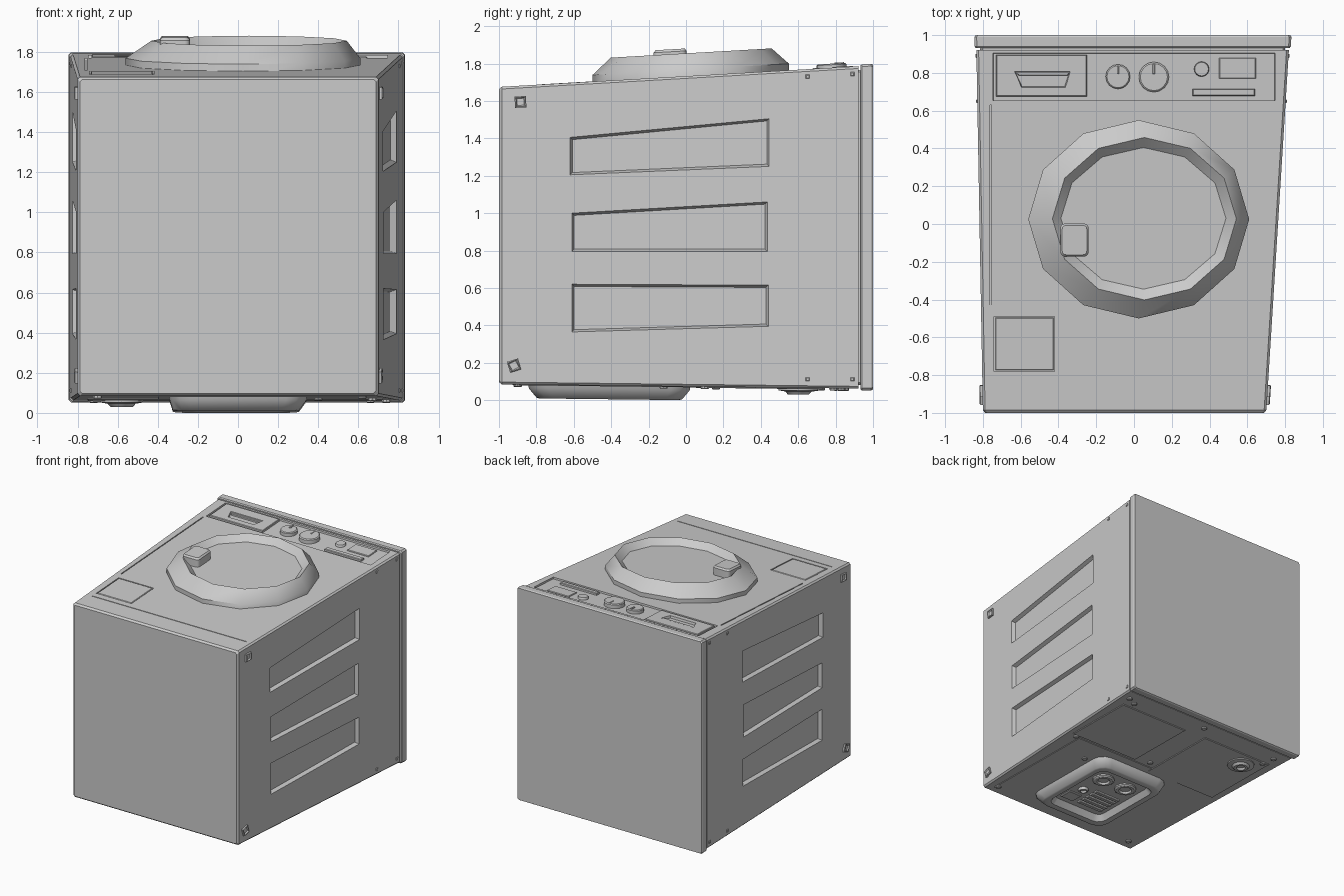
import bpy, bmesh, math
from math import sin, cos, pi

if "Cube" in bpy.data.objects:
    bpy.data.objects.remove(bpy.data.objects["Cube"])

# ---- skewed cabinet surfaces: each maps a flat point (a, b) and height h into space
def z_top(y): return 1.675 + 0.0575 * (y + 1)
def z_bot(y): return 0.073 - 0.012 * y
def x_right(y): return 0.70 + 0.0625 * (y + 1)
def x_left(y): return -0.80 - 0.018 * (y + 1)

def on_top(a, b, h): return (a, b, z_top(b) + h)
def on_bottom(a, b, h): return (a, b, z_bot(b) - h)
def on_right(a, b, h): return (x_right(a) + h, a, b)
def on_left(a, b, h): return (x_left(a) - h, a, b)
def as_is(a, b, h): return (a, h, b)

# ---- outlines
def rect(x0, x1, y0, y1): return [(x0, y0), (x1, y0), (x1, y1), (x0, y1)]

def oval(cx, cy, rx, ry=None, n=16, turn=0):
    ry = ry or rx
    return [(cx + rx * cos(turn + 2 * pi * i / n), cy + ry * sin(turn + 2 * pi * i / n)) for i in range(n)]

def rounded(cx, cy, hx, hy, r, seg=3):
    pts = []
    for q, (sx, sy) in enumerate([(1, 1), (-1, 1), (-1, -1), (1, -1)]):
        for i in range(seg + 1):
            t = pi / 2 * (q + i / seg)
            pts.append((cx + sx * (hx - r) + r * cos(t), cy + sy * (hy - r) + r * sin(t)))
    return pts

def shrink(pts, d):
    cx = sum(p[0] for p in pts) / len(pts)
    cy = sum(p[1] for p in pts) / len(pts)
    return [(x - math.copysign(d, x - cx), y - math.copysign(d, y - cy)) for x, y in pts]

# ---- skin a stack of (outline, height) rings and cap both ends
def loft(name, rings, place, smooth=None):
    bm = bmesh.new()
    loops = [[bm.verts.new(place(a, b, h)) for a, b in pts] for pts, h in rings]
    n = len(loops[0])
    for lo, hi in zip(loops, loops[1:]):
        for i in range(n):
            j = (i + 1) % n
            bm.faces.new((lo[i], lo[j], hi[j], hi[i]))
    bm.faces.new(loops[0])
    bm.faces.new(loops[-1])
    bmesh.ops.recalc_face_normals(bm, faces=bm.faces)
    me = bpy.data.meshes.new(name)
    bm.to_mesh(me)
    bm.free()
    ob = bpy.data.objects.new(name, me)
    bpy.context.collection.objects.link(ob)
    if smooth:
        bpy.ops.object.select_all(action='DESELECT')
        ob.select_set(True)
        bpy.context.view_layer.objects.active = ob
        bpy.ops.object.shade_smooth_by_angle(angle=math.radians(smooth))
    return ob

def slab(name, pts, place, h0, h1, edge=0.004):
    return loft(name, [(pts, h0), (pts, h1 - edge), (shrink(pts, edge), h1)], place)

def cut(target, rings, place):
    c = loft("cutter", rings, place)
    c.hide_render = True
    c.hide_viewport = True
    m = target.modifiers.new("cut", 'BOOLEAN')
    m.operation, m.object, m.solver = 'DIFFERENCE', c, 'EXACT'

# ---- cabinet: chamfered sections along y
def section(y, inset=0, c=0.012):
    l, r = x_left(y) + inset, x_right(y) - inset
    b, t = z_bot(y) + inset, z_top(y) - inset
    return ([(l + c, b), (r - c, b), (r, b + c), (r, t - c), (r - c, t), (l + c, t), (l, t - c), (l, b + c)], y)

body = loft("cabinet", [section(-1, 0.012), section(-0.985), section(0.922), section(0.922, 0.02),
                        section(0.95, 0.02)], as_is)
loft("worktop", [section(0.932, -0.003), section(0.94, -0.009), section(0.99, -0.009), section(1.0, -0.003)], as_is)

# ---- side recesses, corner clips and screws
recesses = [[(-.62, 1.205), (.445, 1.25), (.445, 1.505), (-.62, 1.405)],
            [(-.61, .795), (.435, .795), (.435, 1.06), (-.61, 1.0)],
            [(-.61, .365), (.44, .395), (.44, .615), (-.61, .62)]]
for side, place in (("right", on_right), ("left", on_left)):
    for q in recesses:
        cut(body, [(q, 0.02), (q, 0), (shrink(q, 0.012), -0.03)], place)
    for y, z, t in ((-.885, 1.595, .05), (-.92, .185, .3)):
        sq = oval(y, z, .043, n=4, turn=pi / 4 + t)
        loft(side + "_corner_clip", [(sq, -.01), (sq, .012), (shrink(sq, .006), .016),
                                     (shrink(sq, .012), .006)], place)
    for y in (.65, .89):
        for z in (.112, z_top(y) - .04):
            slab(side + "_screw", oval(y, z, .015, n=4, turn=pi / 4), place, -.01, .006)

# ---- control strip
cut(body, [(rect(-.75, .75, .65, .908), 0.03), (rect(-.745, .745, .655, .903), -0.014)], on_top)
drawer = slab("detergent_drawer", rect(-.73, -.25, .675, .895), on_top, -.03, .004)
grip = [(-.60, .72), (-.36, .72), (-.335, .81), (-.635, .81)]
cut(drawer, [(grip, .02), (shrink(grip, .008), -.018)], on_top)
slab("drawer_grip", [(-.61, .785), (-.35, .785), (-.34, .806), (-.63, .806)], on_top, -.02, .002)
for name, x, y, r, h in (("small_dial", -.085, .78, .065, .018), ("large_dial", .105, .778, .08, .022),
                         ("power_button", .358, .82, .04, .004)):
    loft(name, [(oval(x, y, r), -.03), (oval(x, y, r), h - .006), (oval(x, y, r * .9), h)], on_top, 35)
for x, y, r in ((-.085, .78, .065), (.105, .778, .08)):
    slab("dial_pointer", rect(x - .006, x + .006, y + r * .2, y + r * .85), on_top, 0, .026, .002)
slab("display", rect(.45, .645, .77, .88), on_top, -.03, -.006)
slab("button_bar", rect(.31, .64, .678, .715), on_top, -.03, .004)

# ---- front face seams and filter flap
cut(body, [(rect(-.762, -.754, -.43, .63), .01), (rect(-.762, -.754, -.43, .63), -.008)], on_top)
cut(body, [(rect(-.74, .66, -.835, -.829), .01), (rect(-.74, .66, -.835, -.829), -.006)], on_top)
flap = rect(-.74, -.42, -.78, -.49)
cut(body, [(flap, .01), (flap, -.01)], on_top)
slab("filter_flap", shrink(flap, .006), on_top, -.03, .001)

# ---- twelve-sided door with sunken window
def dodeca(cx, cy, rx, ry): return oval(cx, cy, rx, ry, 12)
loft("door", [(dodeca(.025, .025, .585, .525), -.03), (dodeca(.025, .025, .585, .525), .035),
              (dodeca(.055, .028, .487, .43), .122), (dodeca(.05, .03, .437, .375), .075)], on_top, 40)
loft("door_handle", [(rounded(-.315, -.085, .075, .088, .025), .03),
                     (rounded(-.315, -.085, .075, .088, .025), .135),
                     (rounded(-.315, -.085, .065, .078, .02), .148)], on_top, 35)

# ---- underside: cover panels
slab("access_panel", rect(.09, .72, .12, .73), on_bottom, -.02, .006)
slab("service_panel", rect(-.75, -.10, .05, .74), on_bottom, -.02, .006)
slab("lower_panel", rect(-.40, .64, -.93, .10), on_bottom, -.02, .004)

# ---- underside: raised housing with recessed connection plate
cy = -.41
loft("rear_housing", [(rounded(0, cy, .35, .435, .10), -.02), (rounded(0, cy, .34, .43, .10), .02),
                      (rounded(-.01, cy, .315, .39, .09), .068), (rounded(-.01, cy, .30, .375, .085), .073),
                      (rounded(-.01, cy, .265, .335, .07), .070), (rounded(-.01, cy, .235, .30, .05), .025)],
     on_bottom, 35)
for x, y, r in ((.10, -.25, .085), (-.12, -.25, .085), (.12, -.47, .04)):
    loft("hose_socket", [(oval(x, y, r), .01), (oval(x, y, r), .036), (oval(x, y, r * .85), .045),
                         (oval(x, y, r * .6), .045), (oval(x, y, r * .5), .03)], on_bottom, 35)
for i in range(5):
    y = -.43 - .05 * i
    slab("vent_slat", rect(-.2, .03, y - .016, y + .016), on_bottom, .01, .04)
slab("connection_plate", rect(.07, .19, -.66, -.55), on_bottom, .01, .036)

# ---- underside: drain cap and screws
loft("drain_cap", [(oval(-.58, .6, .11), -.02), (oval(-.58, .6, .105), .014), (oval(-.58, .6, .07), .02),
                   (oval(-.58, .6, .055), .036), (oval(-.58, .6, .035), .036), (oval(-.58, .6, .03), .02)],
     on_bottom, 35)
for x, y in ((.74, .83), (.66, .79), (0, .85), (-.72, .83), (-.70, .72), (.67, .1), (.62, -.9),
             (-.70, -.9), (-.03, .16), (.40, -.12)):
    slab("rear_screw", oval(x, y, .022, n=8), on_bottom, -.02, .013)
